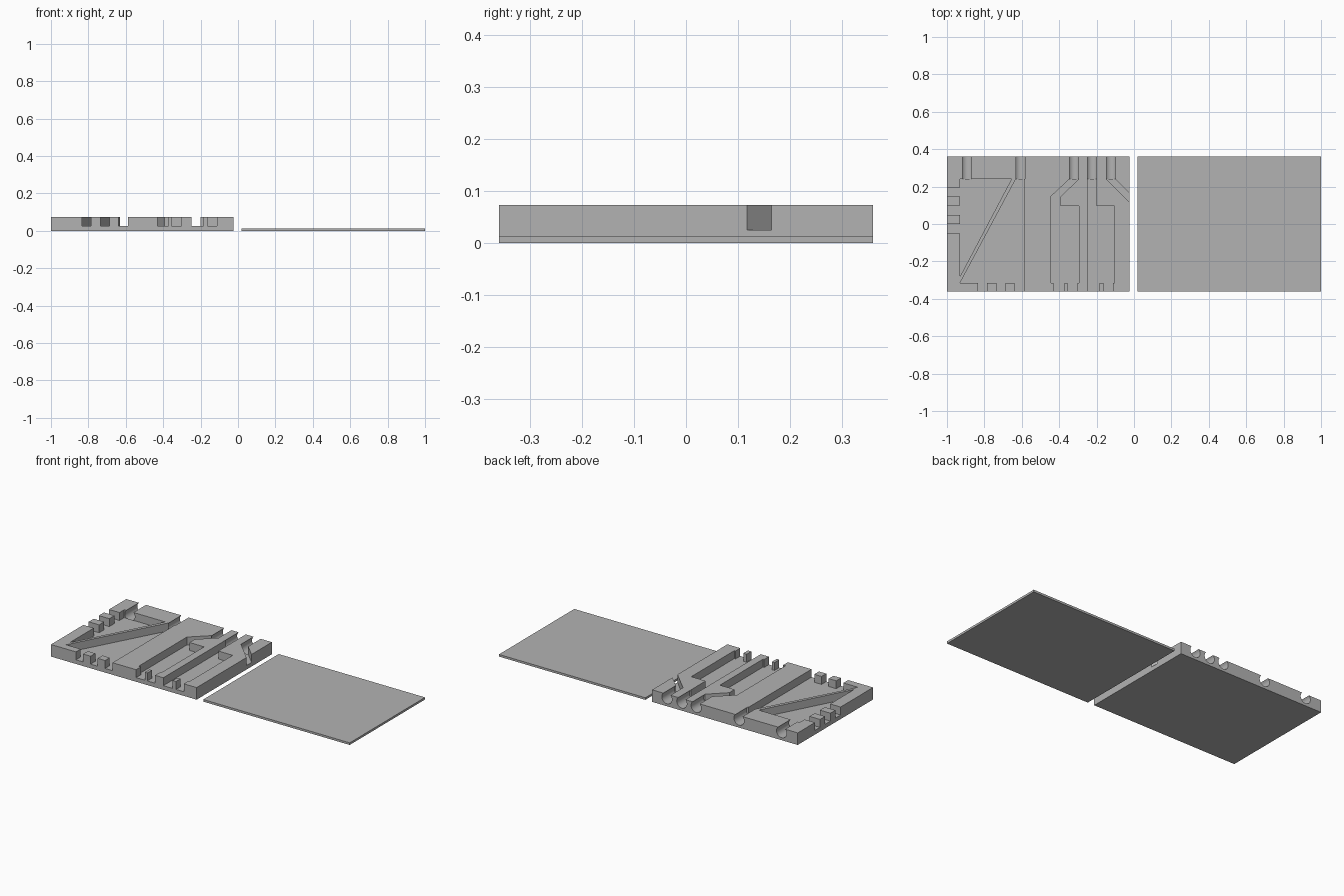
import bpy, bmesh
from math import radians
from mathutils import Matrix, Vector

if "Cube" in bpy.data.objects:
    bpy.data.objects.remove(bpy.data.objects["Cube"], do_unlink=True)

BACK, TOP, FLOOR = 0.36, 0.073, 0.025
OVER = 0.05          # how far cutters stick out of the block
CHAMBER_BACK, CHAMBER_FRONT, CHAMBER_LEFT = 0.24, -0.315, -0.93

grey = bpy.data.materials.new("plain grey")
grey.use_nodes = True
colour = (0.45, 0.45, 0.45, 1)
grey.diffuse_color = colour
grey.node_tree.nodes["Principled BSDF"].inputs["Base Color"].default_value = colour


def add_object(name, bm):
    bmesh.ops.recalc_face_normals(bm, faces=bm.faces)
    mesh = bpy.data.meshes.new(name)
    bm.to_mesh(mesh)
    bm.free()
    mesh.materials.append(grey)
    obj = bpy.data.objects.new(name, mesh)
    bpy.context.collection.objects.link(obj)
    return obj


def prism(name, outline, z0, z1):
    bm = bmesh.new()
    face = bm.faces.new([bm.verts.new((x, y, z0)) for x, y in outline])
    up = bmesh.ops.extrude_face_region(bm, geom=[face])["geom"]
    verts = [v for v in up if isinstance(v, bmesh.types.BMVert)]
    bmesh.ops.translate(bm, verts=verts, vec=(0, 0, z1 - z0))
    return add_object(name, bm)


def rect(x0, x1, y0, y1):
    return [(x0, y0), (x1, y0), (x1, y1), (x0, y1)]


def bore(x):
    """Round port running in from the back edge."""
    bm = bmesh.new()
    length = BACK - CHAMBER_BACK + OVER
    place = Matrix.Translation(Vector((x, CHAMBER_BACK + length / 2, 0.049)))
    bmesh.ops.create_cone(bm, cap_ends=True, segments=40, radius1=0.034, radius2=0.034,
                          depth=length, matrix=place @ Matrix.Rotation(radians(90), 4, "X"))
    return add_object("port_cutter", bm)


# Base block and separate flat lid
block = prism("channel_block", rect(-1, -0.025, -BACK, BACK), 0, TOP)
prism("flat_lid", rect(0.02, 1, -BACK, BACK), 0, 0.013)

# Chambers and bent channels
pockets = [
    # triangular chamber, left of the thin diagonal wall
    [(CHAMBER_LEFT, CHAMBER_BACK), (CHAMBER_LEFT, -0.28), (-0.655, CHAMBER_BACK)],
    # chamber right of the diagonal wall
    [(CHAMBER_LEFT, CHAMBER_FRONT), (-0.588, CHAMBER_FRONT),
     (-0.588, CHAMBER_BACK), (-0.632, CHAMBER_BACK)],
    # middle chamber with a bent neck
    [(-0.445, CHAMBER_FRONT), (-0.295, CHAMBER_FRONT), (-0.295, 0.097), (-0.393, 0.097),
     (-0.393, 0.147), (-0.295, CHAMBER_BACK), (-0.345, CHAMBER_BACK), (-0.445, 0.147)],
    # right chamber with a straight neck
    [(-0.248, CHAMBER_FRONT), (-0.103, CHAMBER_FRONT), (-0.103, 0.097),
     (-0.2, 0.097), (-0.2, CHAMBER_BACK), (-0.248, CHAMBER_BACK)],
    # short channel leaving through the right side
    [(-0.148, CHAMBER_BACK), (0.015, 0.077), (0.015, 0.125), (-0.1, CHAMBER_BACK)],
]

# Square notches along the front and the left edge
for x0, x1 in [(-0.833, -0.785), (-0.735, -0.687), (-0.638, -0.588), (-0.43, -0.372),
               (-0.355, -0.303), (-0.248, -0.185), (-0.163, -0.111)]:
    pockets.append(rect(x0, x1, -BACK - OVER, CHAMBER_FRONT + 0.001))
for y0, y1 in [(0.147, 0.195), (0.048, 0.098), (-0.05, 0.0)]:
    pockets.append(rect(-1 - OVER, CHAMBER_LEFT + 0.001, y0, y1))

cutters = [prism("pocket_cutter", p, FLOOR, TOP + OVER) for p in pockets]
cutters += [bore(x) for x in (-0.892, -0.607, -0.32, -0.224, -0.124)]

# Cut everything out of the block
for cutter in cutters:
    cut = block.modifiers.new("cut", "BOOLEAN")
    cut.operation = "DIFFERENCE"
    cut.solver = "EXACT"
    cut.object = cutter
bpy.context.view_layer.update()
result = bpy.data.meshes.new_from_object(
    block.evaluated_get(bpy.context.evaluated_depsgraph_get()))
block.modifiers.clear()
block.data = result
for cutter in cutters:
    bpy.data.objects.remove(cutter, do_unlink=True)

# Smooth the round ports, keep all other edges sharp
bpy.ops.object.select_all(action="DESELECT")
block.select_set(True)
bpy.context.view_layer.objects.active = block
bpy.ops.object.shade_smooth_by_angle(angle=radians(25))
